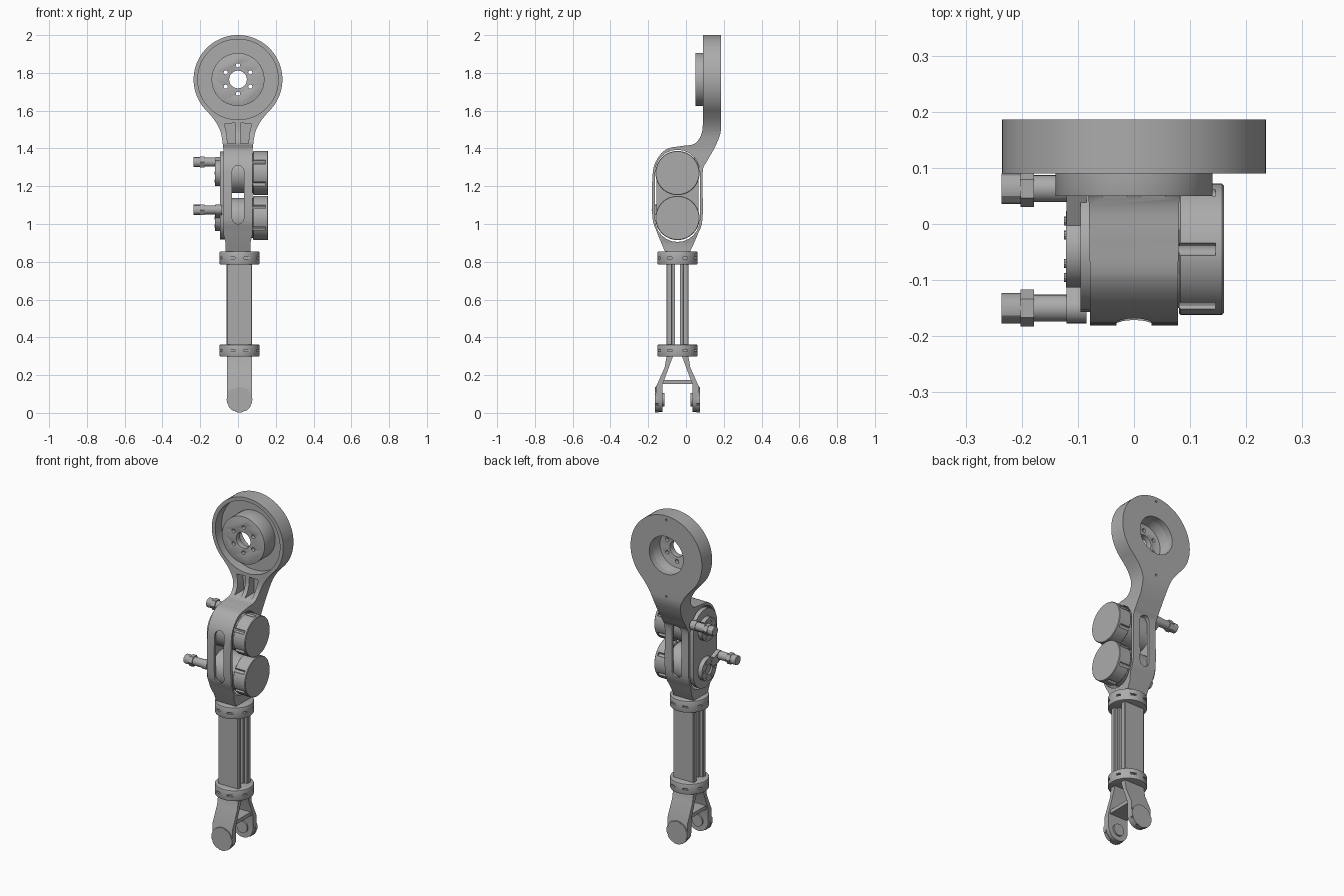
import bpy, bmesh, math
from mathutils import Vector

if "Cube" in bpy.data.objects:
    bpy.data.objects.remove(bpy.data.objects["Cube"])

metal = bpy.data.materials.new("grey metal")
metal.use_nodes = True
GREY = (0.41, 0.41, 0.41, 1)
metal.diffuse_color = GREY
metal.node_tree.nodes["Principled BSDF"].inputs["Base Color"].default_value = GREY


def circle(cu, cv, r, n=48):
    return [(cu + r * math.cos(2 * math.pi * i / n), cv + r * math.sin(2 * math.pi * i / n)) for i in range(n)]


def stadium(cu, low, high, r, n=12):
    """Upright slot outline between two heights."""
    top = [(cu + r * math.cos(math.pi * i / n), high - r + r * math.sin(math.pi * i / n)) for i in range(n + 1)]
    return top + [(2 * cu - u, low + high - v) for u, v in top]


def smooth_path(pts, steps=5):
    """Round an open path through a few points."""
    out = []
    for i in range(len(pts) - 1):
        p0, p1, p2, p3 = (Vector(pts[min(max(j, 0), len(pts) - 1)]) for j in range(i - 1, i + 3))
        for s in range(steps):
            t = s / steps
            out.append(tuple(0.5 * (2 * p1 + (p2 - p0) * t + (2 * p0 - 5 * p1 + 4 * p2 - p3) * t * t
                                    + (3 * p1 - p0 - 3 * p2 + p3) * t ** 3)))
    return out + [pts[-1]]


def prism(name, outline, axis, a, b):
    """Extrude a 2D outline along an axis from a to b."""
    place = {"x": lambda u, v, w: (w, u, v), "y": lambda u, v, w: (u, w, v), "z": lambda u, v, w: (u, v, w)}[axis]
    bm = bmesh.new()
    ends = [[bm.verts.new(place(u, v, w)) for u, v in outline] for w in (a, b)]
    bm.faces.new(ends[0])
    bm.faces.new(ends[1])
    n = len(outline)
    for i in range(n):
        j = (i + 1) % n
        bm.faces.new((ends[0][i], ends[0][j], ends[1][j], ends[1][i]))
    bmesh.ops.recalc_face_normals(bm, faces=bm.faces)
    mesh = bpy.data.meshes.new(name)
    bm.to_mesh(mesh)
    bm.free()
    mesh.materials.append(metal)
    obj = bpy.data.objects.new(name, mesh)
    bpy.context.collection.objects.link(obj)
    return obj


def box(name, x0, x1, y0, y1, z0, z1):
    return prism(name, [(x0, y0), (x1, y0), (x1, y1), (x0, y1)], "z", z0, z1)


def apply(obj, mod):
    bpy.context.view_layer.objects.active = obj
    bpy.ops.object.modifier_apply(modifier=mod.name)


def combine(obj, other, operation="DIFFERENCE"):
    mod = obj.modifiers.new("cut", "BOOLEAN")
    mod.operation, mod.object, mod.solver = operation, other, "EXACT"
    apply(obj, mod)
    bpy.data.objects.remove(other)


def bevel(obj, width, segments=2):
    mod = obj.modifiers.new("edge", "BEVEL")
    mod.width, mod.segments, mod.limit_method = width, segments, "ANGLE"
    apply(obj, mod)


RING_Z, RING_R = 1.765, 0.235
MID_Y = -0.045          # depth of the motors and the lower strut
MID_X = 0.008           # sideways centre of the lower strut
MOTORS = (1.27, 1.032)

# Main arm: side profile crossed with the front silhouette
front_edge = smooth_path([(0.09, 1.56), (0.083, 1.48), (0.045, 1.425), (-0.03, 1.412), (-0.105, 1.395),
                          (-0.16, 1.33), (-0.178, 1.24), (-0.178, 1.04), (-0.155, 0.96), (-0.11, 0.85)])
back_edge = smooth_path([(0.02, 0.85), (0.06, 0.94), (0.088, 1.03), (0.088, 1.27), (0.11, 1.33),
                         (0.155, 1.41), (0.182, 1.48), (0.186, 1.54)])
arm = prism("main_arm", [(0.09, 2.1)] + front_edge + back_edge + [(0.186, 2.1)], "x", -0.4, 0.4)
neck = smooth_path([(0.078, 1.40), (0.09, 1.48), (0.118, 1.54), (0.16, 1.593)])
start = math.atan2(1.593 - RING_Z, 0.16)
sweep = math.pi / 2 - start
head = [(RING_R * math.cos(start + sweep * i / 32), RING_Z + RING_R * math.sin(start + sweep * i / 32))
        for i in range(1, 33)]
half = [(0.066, 0.8), (0.066, 0.9), (0.078, 0.95)] + neck + head
silhouette = half + [(-x, z) for x, z in reversed(half[:-1])]
combine(arm, prism("silhouette", silhouette, "y", -0.5, 0.5), "INTERSECT")

# Openings in the arm: motor bay, front and back slot, dish and bore of the head
combine(arm, prism("bay", stadium(MID_Y, 0.905, 1.393, 0.118), "x", -0.3, 0.3))
combine(arm, prism("slot", stadium(0, 1.0, 1.31, 0.031), "y", -0.4, 0.4))
combine(arm, prism("dish", circle(0, RING_Z, 0.213, 72), "y", -0.1, 0.15))
combine(arm, prism("bore", circle(0, RING_Z, 0.112), "y", 0.0, 0.3))
for side in (1, -1):
    pocket = [(0.012, 1.425), (0.055, 1.425), (0.06, 1.48), (0.072, 1.53), (0.012, 1.535)]
    combine(arm, prism("pocket", [(side * x, z) for x, z in pocket], "y", -0.1, 0.135))
for z in (1.52, 1.975):
    combine(arm, prism("pin_hole", circle(0, z, 0.006, 12), "y", 0.165, 0.3))

# Hub: cup with a bolted front plate
hub = prism("head_hub", circle(0, RING_Z, 0.14, 64), "y", 0.05, 0.155)
combine(hub, prism("cup", circle(0, RING_Z, 0.112), "y", 0.085, 0.3))
combine(hub, prism("centre_hole", circle(0, RING_Z, 0.047, 24), "y", 0, 0.3))
for i in range(6):
    a = math.pi / 2 + i * math.pi / 3
    combine(hub, prism("bolt_hole", circle(0.075 * math.cos(a), RING_Z + 0.075 * math.sin(a), 0.011, 12), "y", 0, 0.3))
bevel(hub, 0.004)

# Motors with a notched end cap on one side and a boss with a cable plug on the other
prism("motor_cover", stadium(MID_Y, 0.917, 1.383, 0.112), "x", -0.095, -0.07)
for label, z, py, pz in (("upper", MOTORS[0], 0.063, 1.328), ("lower", MOTORS[1], -0.15, 1.075)):
    prism(label + "_motor_body", circle(MID_Y, z, 0.105), "x", -0.08, 0.13)
    cap = prism(label + "_motor_cap", circle(MID_Y, z, 0.117), "x", 0.08, 0.16)
    bevel(cap, 0.003, 1)
    for i in range(6):
        a = math.pi / 6 + i * math.pi / 3
        notch = circle(MID_Y + 0.117 * math.cos(a), z + 0.117 * math.sin(a), 0.011, 12)
        combine(cap, prism("notch", notch, "x", 0.06, 0.145))
    boss = prism(label + "_motor_boss", circle(MID_Y, z, 0.068, 32), "x", -0.121, -0.09)
    combine(boss, prism("boss_recess", circle(MID_Y, z, 0.03, 20), "x", -0.15, -0.11))
    for i in range(6):
        a = i * math.pi / 3
        prism(label + "_boss_screw", circle(MID_Y + 0.05 * math.cos(a), z + 0.05 * math.sin(a), 0.008, 10),
              "x", -0.125, -0.12)
    # elbow from the boss to the plug
    d = Vector((py - MID_Y, pz - z)).normalized()
    side = Vector((-d.y, d.x)) * 0.027
    base, tip = Vector((MID_Y, z)) + d * 0.06, Vector((py, pz))
    prism(label + "_elbow", [tuple(p) for p in (base - side, tip - side, tip + side, base + side)], "x", -0.12, -0.085)
    for part, r, n, x0, x1 in (("elbow_end", 0.027, 24, -0.12, -0.085), ("plug", 0.024, 24, -0.178, -0.11),
                               ("plug_nut", 0.033, 6, -0.202, -0.178), ("plug_tip", 0.027, 12, -0.236, -0.2)):
        prism(label + "_" + part, circle(py, pz, r, n), "x", x0, x1)

# Clamp collars above and below the strut
for label, z0, z1 in (("upper", 0.785, 0.855), ("lower", 0.298, 0.362)):
    collar = prism(label + "_collar", circle(MID_X, MID_Y, 0.106), "z", z0, z1)
    bevel(collar, 0.006)
    for i in range(8):
        a = math.pi / 8 + i * math.pi / 4
        x, y = MID_X + 0.106 * math.cos(a), MID_Y + 0.106 * math.sin(a)
        combine(collar, box("collar_slot", x - 0.016, x + 0.016, y - 0.012, y + 0.012,
                            (z0 + z1) / 2 - 0.005, (z0 + z1) / 2 + 0.005))

# Strut: two wide plates joined by narrow inner rails
for label, s in (("front", -1), ("back", 1)):
    y0, y1 = sorted((MID_Y + s * 0.028, MID_Y + s * 0.059))
    plate = box(label + "_strut_plate", -0.06, 0.075, y0, y1, 0.33, 0.82)
    bevel(plate, 0.004, 1)
    for x in (-0.03, 0.045):
        y0, y1 = sorted((MID_Y + s * 0.013, MID_Y + s * 0.03))
        box(label + "_strut_rail", x - 0.01, x + 0.01, y0, y1, 0.33, 0.82)

# Fork: bent legs ending in round feet
leg = [(0.02, 0.31), (0.056, 0.31), (0.068, 0.24), (0.113, 0.14), (0.113, 0.0), (0.079, 0.0), (0.079, 0.15)]
foot_front = stadium(MID_X, 0.006, 0.5, 0.0665)
for label, s in (("front", -1), ("back", 1)):
    fork = prism(label + "_fork_leg", [(MID_Y + s * y, z) for y, z in leg], "x", -0.1, 0.12)
    combine(fork, prism("leg_shape", foot_front, "y", -0.4, 0.4), "INTERSECT")
    y0, y1 = sorted((MID_Y + s * 0.1, MID_Y + s * 0.12))
    foot = prism(label + "_foot_disc", circle(MID_X, 0.07, 0.068, 32), "y", y0, y1)
    for i in range(8):
        a = i * math.pi / 4 + math.pi / 8
        rim = circle(MID_X + 0.07 * math.cos(a), 0.07 + 0.07 * math.sin(a), 0.006, 8)
        combine(foot, prism("rim_notch", rim, "y", -0.4, 0.4))
    y0, y1 = sorted((MID_Y + s * 0.07, MID_Y + s * 0.085))
    prism(label + "_pivot_boss", circle(MID_X, 0.07, 0.035, 24), "y", y0, y1)
box("fork_crossbar", -0.05, 0.065, MID_Y - 0.085, MID_Y + 0.085, 0.152, 0.174)

# Smooth the round walls and keep the edges sharp
bpy.ops.object.select_all(action="DESELECT")
for obj in bpy.context.scene.objects:
    if obj.type == "MESH":
        obj.select_set(True)
        bpy.context.view_layer.objects.active = obj
bpy.ops.object.shade_smooth_by_angle(angle=math.radians(30))
